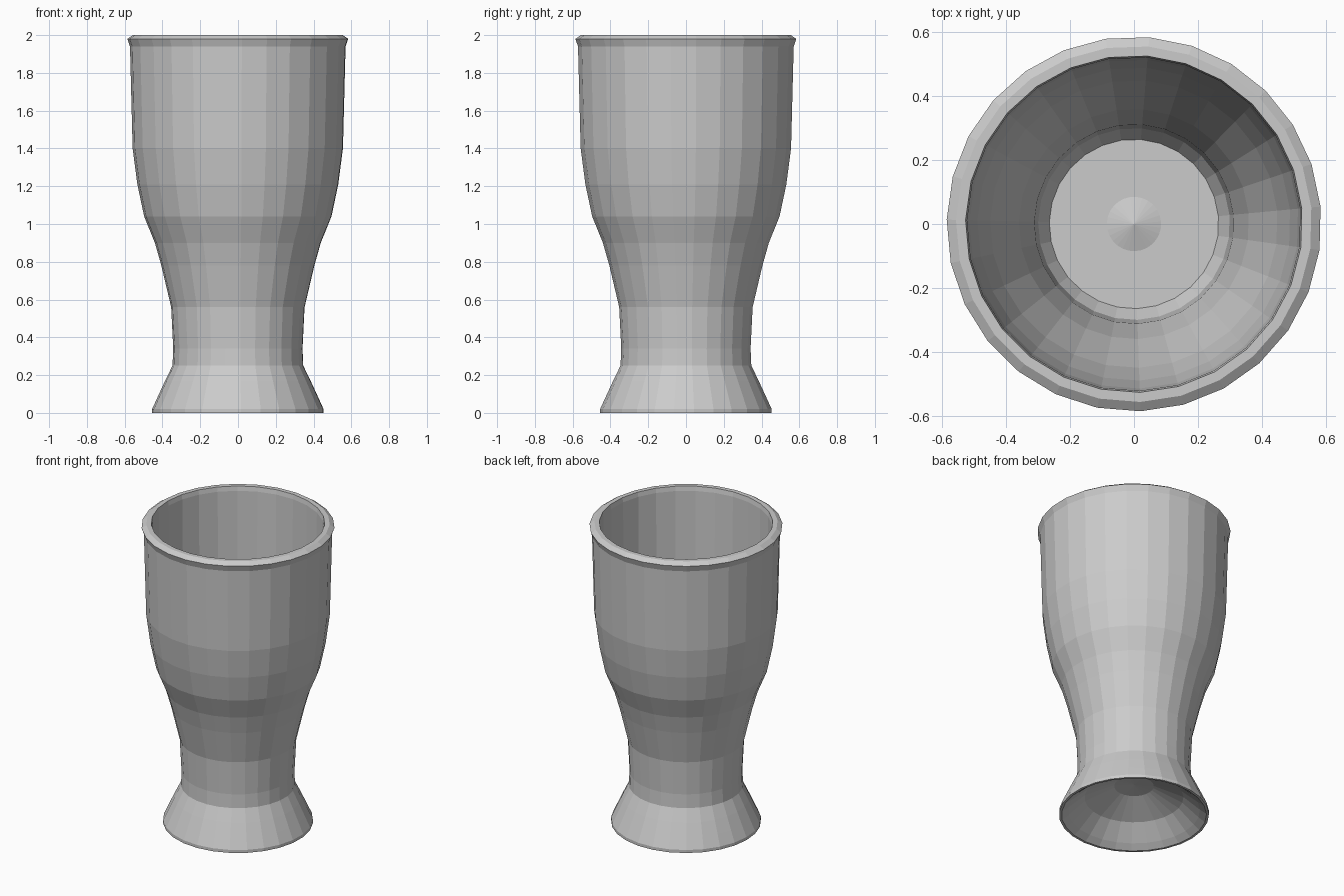
import bpy, bmesh, math

SIDES = 27
START = math.radians(-88)

cube = bpy.data.objects.get("Cube")
if cube:
    bpy.data.objects.remove(cube, do_unlink=True)

glass = bpy.data.materials.new("pale_grey_glass")
glass.use_nodes = True
colour = (0.6, 0.6, 0.6, 1)
glass.diffuse_color = colour
glass.node_tree.nodes["Principled BSDF"].inputs["Base Color"].default_value = colour

# Radius and height pairs, from the underside centre, up the outside, down the inside
underside = [(0, 0.21), (0.12, 0.2), (0.3, 0.12), (0.4, 0.03), (0.44, 0)]
outside = [(0.455, 0), (0.455, 0.02), (0.423, 0.09), (0.386, 0.17), (0.347, 0.25),
           (0.343, 0.34), (0.354, 0.56), (0.406, 0.78), (0.44, 0.9), (0.497, 1.04),
           (0.533, 1.21), (0.558, 1.4), (0.572, 1.94)]
rim = [(0.586, 1.98), (0.557, 2), (0.527, 2), (0.522, 1.97)]
inside = [(0.515, 1.4), (0.49, 1.21), (0.45, 1.04), (0.36, 0.78), (0.312, 0.56),
          (0.3, 0.4), (0.265, 0.34), (0.085, 0.34), (0, 0.365)]


def lathe(name, profile):
    """Spin a profile round the z axis, with single points at its two ends."""
    bm = bmesh.new()
    rings = []
    for r, z in profile:
        count = SIDES if r > 0 else 1
        angles = [START + math.tau * i / SIDES for i in range(count)]
        rings.append([bm.verts.new((r * math.cos(a), r * math.sin(a), z)) for a in angles])
    for low, high in zip(rings, rings[1:]):
        for i in range(SIDES):
            j = (i + 1) % SIDES
            corners = [low[i % len(low)], low[j % len(low)],
                       high[j % len(high)], high[i % len(high)]]
            bm.faces.new(list(dict.fromkeys(corners)))
    bmesh.ops.recalc_face_normals(bm, faces=bm.faces)
    mesh = bpy.data.meshes.new(name)
    bm.to_mesh(mesh)
    bm.free()
    mesh.materials.append(glass)
    obj = bpy.data.objects.new(name, mesh)
    bpy.context.collection.objects.link(obj)
    return obj


lathe("drinking_glass", underside + outside + rim + inside)
